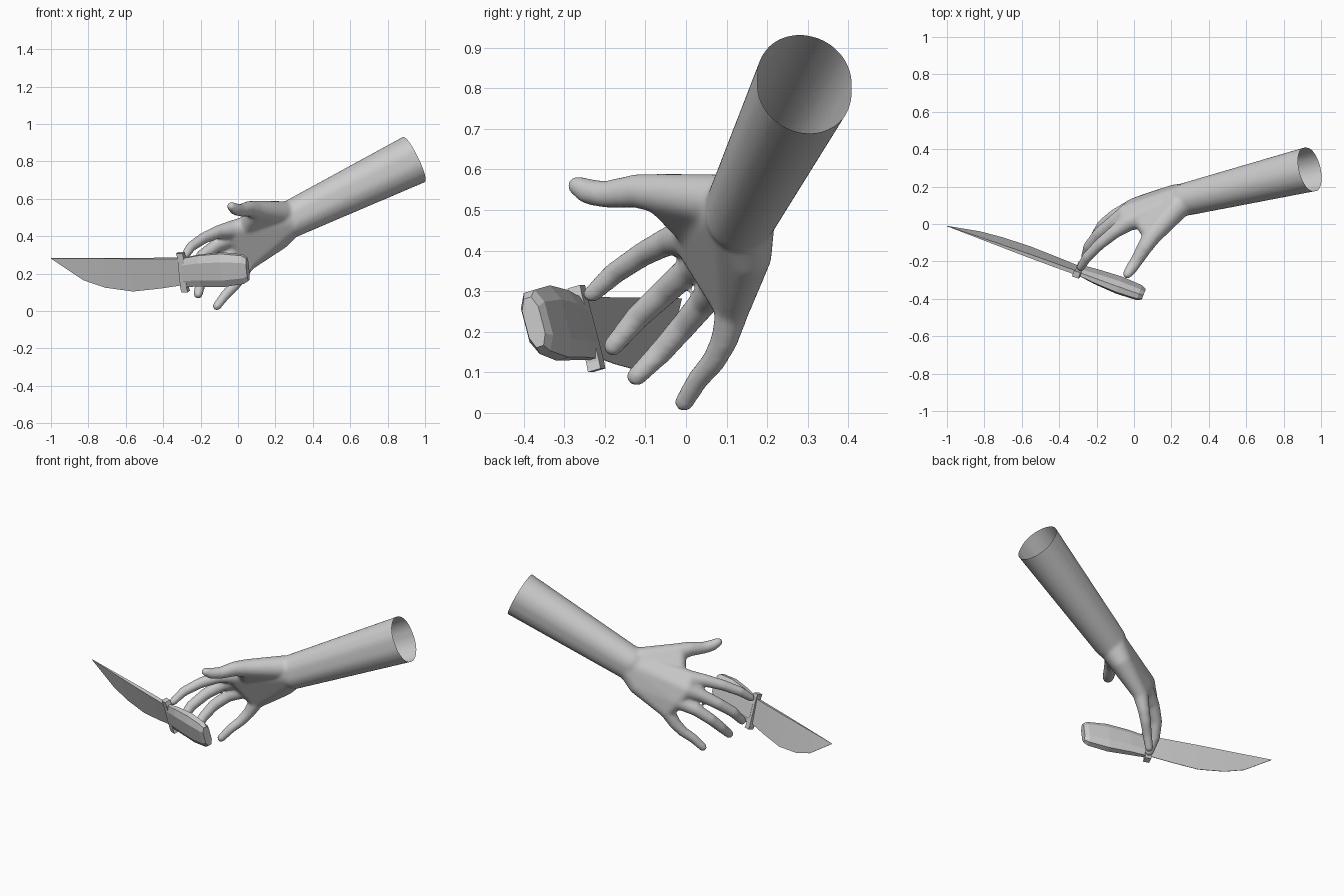
import bpy, bmesh, math
from mathutils import Vector as V, Matrix

if "Cube" in bpy.data.objects:
    bpy.data.objects.remove(bpy.data.objects["Cube"])

grey = bpy.data.materials.new("plain grey")
grey.diffuse_color = (0.6, 0.6, 0.6, 1)
grey.use_nodes = True
grey.node_tree.nodes["Principled BSDF"].inputs["Base Color"].default_value = grey.diffuse_color


def make_object(name, bm):
    bmesh.ops.recalc_face_normals(bm, faces=bm.faces)
    me = bpy.data.meshes.new(name)
    bm.to_mesh(me)
    bm.free()
    me.materials.append(grey)
    ob = bpy.data.objects.new(name, me)
    bpy.context.collection.objects.link(ob)
    return ob


def add_hull(bm, balls):
    """Wrap a convex skin around balls given as (centre, radius)."""
    tmp = bmesh.new()
    for c, r in balls:
        bmesh.ops.create_uvsphere(tmp, u_segments=24, v_segments=14, radius=r,
                                  matrix=Matrix.Translation(c))
    bmesh.ops.delete(tmp, geom=tmp.faces[:] + tmp.edges[:], context='EDGES_FACES')
    res = bmesh.ops.convex_hull(tmp, input=tmp.verts[:])
    loose = [v for v in tmp.verts if not v.link_faces]
    bmesh.ops.delete(tmp, geom=loose, context='VERTS')
    bmesh.ops.recalc_face_normals(tmp, faces=tmp.faces)
    me = bpy.data.meshes.new("temp")
    tmp.to_mesh(me)
    tmp.free()
    bm.from_mesh(me)
    bpy.data.meshes.remove(me)


def add_chain(bm, pts):
    balls = [(V(p[:3]), p[3]) for p in pts]
    for a, b in zip(balls, balls[1:]):
        add_hull(bm, [a, b])


# ---- Arm and hand: overlapping volumes merged into one smooth skin ----
bm = bmesh.new()
wrist, cuff = V((0.29, 0.135, 0.495)), V((0.94, 0.292, 0.81))
axis = (cuff - wrist).normalized()
side = V((-0.44, 0, 0.9))

# forearm, run past the cut so it can be trimmed open
beyond = cuff + axis * 0.2
add_hull(bm, [(wrist + side * s * 0.012, 0.088) for s in (-1, 1)] +
             [(beyond + side * s * 0.016, 0.128) for s in (-1, 1)])

# palm, with heel and knuckles
knuckles = {
    "index": (-0.03, 0.012, 0.435, 0.05),
    "middle": (-0.04, 0.055, 0.39, 0.05),
    "ring": (0.0, 0.09, 0.325, 0.048),
    "little": (0.05, 0.115, 0.255, 0.042),
}
palm = [(wrist, 0.086), (V((0.22, 0.15, 0.39)), 0.062)]
add_hull(bm, palm + [(V(k[:3]), k[3]) for k in knuckles.values()])

# thumb pad and the web towards the index finger
add_hull(bm, [(V((0.24, 0.10, 0.52)), 0.068), (V((0.10, -0.06, 0.54)), 0.05),
              (V((0.04, 0.02, 0.45)), 0.045)])
add_chain(bm, [(0.10, -0.06, 0.54, 0.05), (0.06, -0.12, 0.547, 0.042),
               (0.015, -0.195, 0.538, 0.034), (-0.015, -0.24, 0.545, 0.032),
               (-0.035, -0.268, 0.56, 0.025)])

# four fingers, knuckle to tip
fingers = {
    "index": [(-0.10, -0.04, 0.425, 0.036), (-0.18, -0.105, 0.392, 0.031),
              (-0.25, -0.175, 0.345, 0.028), (-0.285, -0.232, 0.293, 0.023)],
    "middle": [(-0.11, 0.01, 0.355, 0.037), (-0.185, -0.05, 0.30, 0.034),
               (-0.24, -0.12, 0.235, 0.031), (-0.26, -0.18, 0.164, 0.025)],
    "ring": [(-0.10, 0.045, 0.275, 0.036), (-0.165, -0.005, 0.215, 0.033),
             (-0.20, -0.06, 0.152, 0.03), (-0.213, -0.122, 0.09, 0.025)],
    "little": [(0.01, 0.095, 0.18, 0.034), (-0.025, 0.07, 0.13, 0.03),
               (-0.07, 0.03, 0.083, 0.027), (-0.113, -0.005, 0.026, 0.024)],
}
for name, pts in fingers.items():
    add_chain(bm, [knuckles[name]] + pts)

arm = make_object("arm_and_hand", bm)
remesh = arm.modifiers.new("merge", 'REMESH')
remesh.mode = 'VOXEL'
remesh.voxel_size = 0.009
smooth = arm.modifiers.new("soften", 'SMOOTH')
smooth.factor = 0.5
smooth.iterations = 10
dg = bpy.context.evaluated_depsgraph_get()
skin = bpy.data.meshes.new_from_object(arm.evaluated_get(dg))
arm.modifiers.clear()

# trim the forearm to an open, hollow end
bm = bmesh.new()
bm.from_mesh(skin)
bmesh.ops.bisect_plane(bm, geom=bm.verts[:] + bm.edges[:] + bm.faces[:],
                       plane_co=cuff, plane_no=axis, clear_outer=True)
for f in bm.faces:
    f.smooth = True
    f.material_index = 0
bm.to_mesh(skin)
bm.free()
if not skin.materials:
    skin.materials.append(grey)
arm.data = skin

# ---- Knife: local axes along the handle, down the blade, across ----
U = V((0.94, -0.341, 0)).normalized()
D = V((0.02, 0.052, -0.2)).normalized()
W = U.cross(D).normalized()
GUARD = V((-0.294, -0.245, 0.207))


def at(u, d, w):
    return GUARD + U * u + D * d + W * w


def loft(name, rings):
    bm = bmesh.new()
    loops = [[bm.verts.new(p) for p in ring] for ring in rings]
    n = len(loops[0])
    for a, b in zip(loops, loops[1:]):
        for i in range(n):
            j = (i + 1) % n
            bm.faces.new((a[i], a[j], b[j], b[i]))
    bm.faces.new(loops[0])
    bm.faces.new(loops[-1])
    return make_object(name, bm)


# blade: wedge section, thick spine to sharp edge
edge = [(-0.742, -0.076), (-0.57, 0.044), (-0.45, 0.085), (-0.295, 0.106),
        (-0.14, 0.09), (0.0, 0.07)]
sections = []
for u, d in edge:
    t = 0.001 + 0.010 * min(1, (u + 0.742) / 0.5)
    sections.append([at(u, -0.078, -t), at(u, -0.078, t),
                     at(u, d, 0.001), at(u, d, -0.001)])
loft("blade", sections)

# guard: narrow upright bar with slightly swept ends
bars = []
for d, shift in ((-0.108, -0.005), (-0.085, 0.0), (0.085, 0.0), (0.106, 0.005)):
    bars.append([at(shift + su * 0.018, d, sw * 0.017)
                 for su, sw in ((-1, -1), (1, -1), (1, 1), (-1, 1))])
loft("guard", bars)

# handle: faceted eight-sided grip swelling towards the middle
grip = []
for u, mid, h, w in ((0.0, 0.0, 0.078, 0.018), (0.1, -0.010, 0.086, 0.029),
                     (0.23, -0.015, 0.092, 0.036), (0.345, -0.018, 0.078, 0.032),
                     (0.37, -0.017, 0.062, 0.022)):
    octagon = ((h * 0.55, w), (h, w * 0.45), (h, -w * 0.45), (h * 0.55, -w),
               (-h * 0.55, -w), (-h, -w * 0.45), (-h, w * 0.45), (-h * 0.55, w))
    grip.append([at(u, mid + d, x) for d, x in octagon])
loft("handle", grip)
